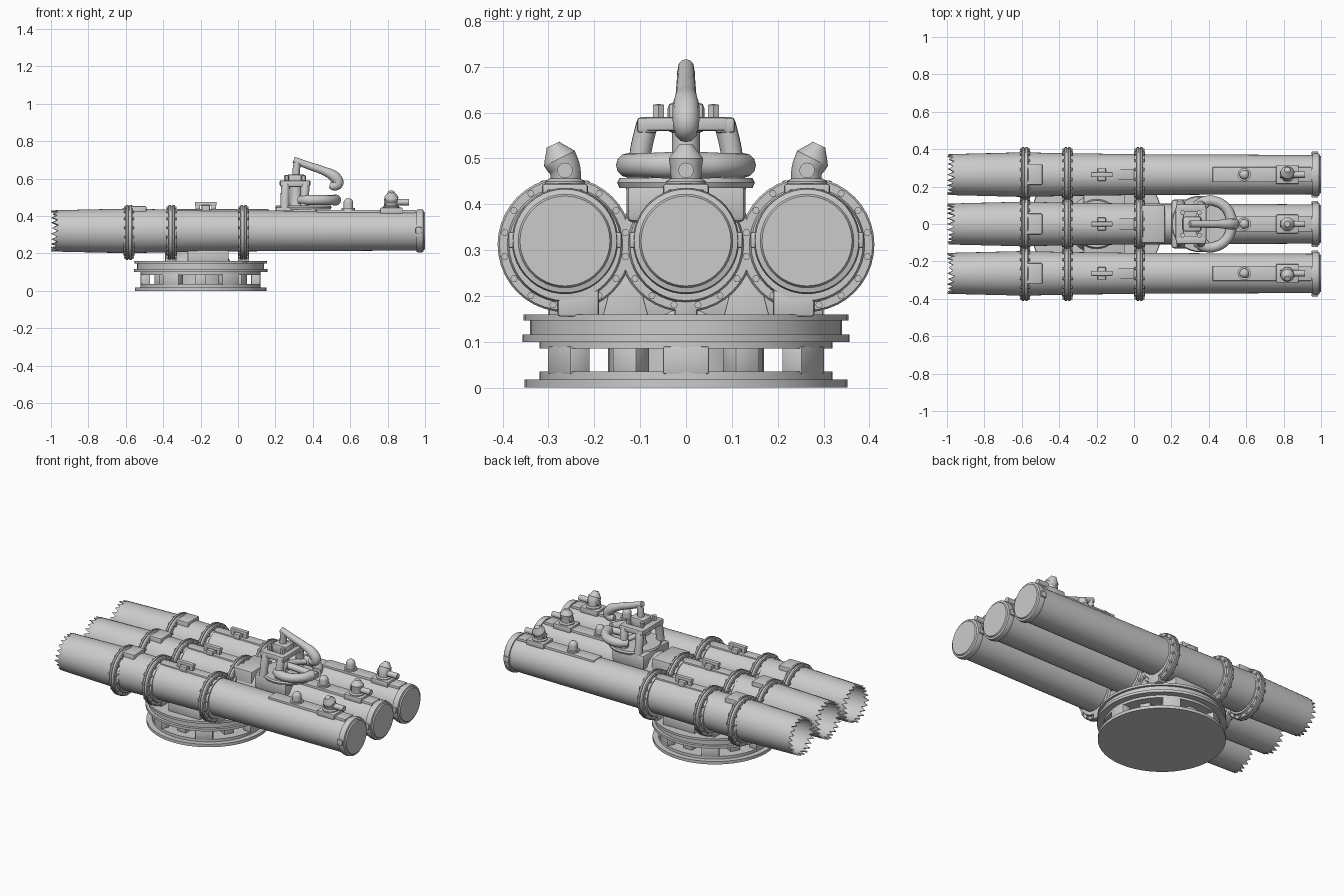
import bpy, bmesh, math, random
from mathutils import Matrix, Vector

if "Cube" in bpy.data.objects:
    bpy.data.objects.remove(bpy.data.objects["Cube"])

random.seed(4)
GREY = bpy.data.materials.new("light grey metal")
GREY.diffuse_color = (0.6, 0.6, 0.6, 1)
GREY.use_nodes = True
GREY.node_tree.nodes["Principled BSDF"].inputs["Base Color"].default_value = GREY.diffuse_color
ALONG_X = Matrix.Rotation(math.pi / 2, 4, 'Y')


def finish(bm, name, loc=(0, 0, 0)):
    bmesh.ops.remove_doubles(bm, verts=bm.verts, dist=1e-5)
    bmesh.ops.recalc_face_normals(bm, faces=bm.faces)
    me = bpy.data.meshes.new(name)
    bm.to_mesh(me)
    bm.free()
    me.materials.append(GREY)
    ob = bpy.data.objects.new(name, me)
    ob.location = loc
    bpy.context.collection.objects.link(ob)
    return ob


def lathe(name, profile, loc, n=40, along_x=False, teeth=0):
    """Revolve (height, radius) points; optional ragged rim at the lowest rings."""
    bm = bmesh.new()
    low = min(h for h, r in profile)
    cut = [teeth * random.uniform(0.7, 1) if i % 2 else teeth * random.uniform(0, 0.25) for i in range(n)]
    cut[0] = 0
    rings = []
    for h, r in profile:
        ring = []
        for i in range(n):
            a = 2 * math.pi * i / n
            z = h + (cut[i] if h == low else 0)
            ring.append(bm.verts.new((r * math.cos(a), r * math.sin(a), z)))
        rings.append(ring)
    for a, b in zip(rings, rings[1:]):
        for i in range(n):
            j = (i + 1) % n
            bm.faces.new((a[i], a[j], b[j], b[i]))
    if along_x:
        bm.transform(ALONG_X)
    return finish(bm, name, loc)


def box(name, lo, hi, bevel=0.006, taper=1.0, rot=0):
    """Box from corner to corner; taper scales the top face."""
    lo, hi = Vector(lo), Vector(hi)
    size, mid = hi - lo, (lo + hi) / 2
    bm = bmesh.new()
    bmesh.ops.create_cube(bm, size=1)
    for v in bm.verts:
        k = taper if v.co.z > 0 else 1
        v.co = Vector((v.co.x * size.x * k, v.co.y * size.y * k, v.co.z * size.z))
    if bevel:
        bmesh.ops.bevel(bm, geom=bm.edges[:], offset=bevel, segments=2, affect='EDGES', profile=0.5)
    ob = finish(bm, name, mid)
    ob.rotation_euler.z = rot
    return ob


def pipe(name, pts, radius, radii=None):
    cu = bpy.data.curves.new(name, 'CURVE')
    cu.dimensions = '3D'
    cu.bevel_depth = radius
    cu.bevel_resolution = 4
    cu.use_fill_caps = True
    cu.resolution_u = 6
    sp = cu.splines.new('BEZIER')
    sp.bezier_points.add(len(pts) - 1)
    for i, p in enumerate(sp.bezier_points):
        p.co = pts[i]
        p.handle_left_type = p.handle_right_type = 'AUTO'
        p.radius = radii[i] if radii else 1
    cu.materials.append(GREY)
    ob = bpy.data.objects.new(name, cu)
    bpy.context.collection.objects.link(ob)
    return ob


def dome(h, r):
    """Profile of a bullet-shaped knob of height h and radius r."""
    return [(0, 0), (0, r)] + [(h - r + r * math.sin(t), r * math.cos(t))
                               for t in [k * math.pi / 12 for k in range(7)]]


# --- turntable base ---
BX = -0.2
lathe("base_plate", [(0, 0), (0, .352), (.018, .352), (.018, .32), (.035, .32), (.035, 0)], (BX, 0, 0), 48)
lathe("upper_turntable", [(.085, 0), (.085, .32), (.1, .32), (.1, .357), (.116, .357), (.116, .34),
                          (.146, .34), (.146, .354), (.16, .354), (.16, 0)], (BX, 0, 0), 48)
lathe("base_hub", [(.03, .17), (.09, .17)], (BX, 0, 0), 32)
for i in range(6):
    a = i * math.pi / 3
    c = Vector((BX + .295 * math.cos(a), .295 * math.sin(a), .06))
    box("base_post", c - Vector((.025, .05, .03)), c + Vector((.025, .05, .03)), 0.004, rot=a)
    a += math.pi / 6
    c = Vector((BX + .24 * math.cos(a), .24 * math.sin(a), .06))
    box("base_roller_block", c - Vector((.03, .03, .03)), c + Vector((.03, .03, .03)), 0.004, rot=a)

# --- supports between turntable and tubes ---
lathe("pedestal", [(.155, .16), (.19, .14), (.26, .125)], (BX, 0, 0), 32)
box("cradle_beam", (-.27, -.3, .155), (-.05, .3, .225))
for x in (-.36, 0.03):
    box("front_rib", (x - .02, -.025, .15), (x + .02, .025, .23))
    for s in (-1, 1):
        box("cradle_foot", (x - .03, s * .235 - .045, .155), (x + .03, s * .235 + .045, .215))
        box("tube_web", (x - .016, s * .132 - .05, .155), (x + .016, s * .132 + .05, .30), 0.003, 0.25)

# --- three tubes with their fittings ---
TZ = .32
for side in (-1, 0, 1):
    y = .264 * side
    lathe("launch_tube", [(.5 - 1, 0), (-.5, .1), (-1, .103), (-1, .110), (-.6, .119), (-.35, .114), (.03, .109),
                          (.955, .105), (.955, .113), (.972, .116), (.99, .113), (.993, .102), (1, .098),
                          (1, 0)], (0, y, TZ), 44, True, .045)
    for s in (-1, 1):
        box("breech_lug", (.95, y + s * .112 - .011, .305), (.985, y + s * .112 + .011, .34), 0.004)
    # bolted flanges
    for x in (-.583, -.355, .03):
        lathe("flange", [(-.03, .10), (-.03, .122), (-.018, .126), (-.018, .143), (-.013, .147), (-.004, .147),
                         (-.003, .142), (.003, .142), (.004, .147), (.013, .147), (.018, .143), (.018, .126),
                         (.03, .122), (.03, .10)], (x, y, .312), 40, True)
        bm = bmesh.new()
        for k in range(16):
            a = math.pi * (k + .5) / 8
            bmesh.ops.create_cone(bm, cap_ends=True, segments=6, radius1=.008, radius2=.008, depth=.052,
                                  matrix=Matrix.Translation((0, .134 * math.cos(a), .134 * math.sin(a))) @ ALONG_X)
        finish(bm, "flange_bolts", (x, y, .312))
    # pads and rail strips on top
    box("top_pad", (-.575, y - .055, .40), (-.49, y + .055, .452))
    box("top_rail", (.42, y - .04, .41), (.95, y + .04, .432), 0.004)
    box("rail_strip", (-.33, y - .03, .41), (0, y + .03, .436), 0.004)
    # lifting clamp
    box("clamp_bar", (-.23, y - .013, .455), (-.115, y + .013, .475), 0.004)
    for x in (-.215, -.13):
        box("clamp_leg", (x - .012, y - .012, .42), (x + .012, y + .012, .465), 0.003)
    box("clamp_block", (-.195, y - .034, .425), (-.15, y + .034, .458), 0.005)
    # small knob and large valve with spout
    lathe("small_valve", dome(.075, .026), (.59, y, .42), 20)
    lathe("small_valve_foot", [(0, .036), (.022, .036), (.024, 0)], (.59, y, .42), 20)
    lathe("valve_foot", [(0, .044), (.03, .044), (.036, .034)], (.82, y, .42), 20)
    o = -side * .012
    pipe("valve_body", [(.82, y, .42), (.82, y, .475), (.82, y - o, .50), (.82, y - o * 2.2, .53)], .034,
         [.9, 1, 1.1, .45])
    pipe("valve_spout", [(.78, y, .474), (.87, y, .474), (.915, y, .474)], .017)
    box("valve_side_bracket", (.76, y - .05, .41), (.88, y + .05, .445), 0.006)

# --- aiming stand over the middle tube ---
box("rear_seat_block", (.04, -.1, .30), (.165, .1, .437))
box("stand_base", (.2, -.13, .36), (.42, .13, .45), 0.015)
lathe("stand_round_plate", [(0, .145), (.012, .15), (.022, .145), (.022, 0)], (.35, 0, .435), 40)
for s in (-1, 1):
    for x in (.25, .355):
        pipe("stand_leg", [(x, s * .108, .43), (x + .002, s * .098, .52), (x + .005, s * .085, .575)], .024)
    box("stand_top_side", (.225, s * .085 - .022, .555), (.385, s * .085 + .022, .59), 0.008)
    for x in (.26, .35):
        lathe("stand_bolt", [(0, .014), (.032, .014), (.034, 0)], (x, s * .06, .585), 6)
    # curved handlebar halves around the stand
    pts = [(.405 + .12 * math.cos(a), s * .125 * math.sin(a), .485)
           for a in [math.radians(d) for d in (8, 40, 75, 105, 130)]]
    pipe("handlebar", pts, .027, [1.1, 1, 1, 1, .8])
    pipe("handlebar_stay", [(.40, s * .12, .485), (.36, s * .07, .49), (.33, 0, .5)], .016)
for x in (.245, .365):
    box("stand_top_cross", (x - .022, -.09, .56), (x + .022, .09, .59), 0.006)
box("stand_head", (.26, -.04, .555), (.36, .04, .622), 0.012)
pipe("handlebar_hub", [(.33, 0, .49), (.45, 0, .485), (.54, 0, .48)], .02)
lathe("centre_column", [(.43, .045), (.47, .03), (.56, .03)], (.31, 0, 0), 20)
pipe("sight_post", [(.31, 0, .6), (.312, 0, .65), (.318, 0, .69)], .02)

# --- drooping sight arm with bulb end ---
pipe("sight_arm", [(.298, 0, .70), (.37, 0, .672), (.46, 0, .64), (.515, 0, .61), (.535, 0, .575), (.515, 0, .56),
                   (.49, 0, .565)], .025, [.7, .8, .9, 1.2, 1.15, 1.0, .6])

# --- convert pipes and shade ---
bpy.ops.object.select_all(action='SELECT')
bpy.context.view_layer.objects.active = bpy.data.objects["base_plate"]
bpy.ops.object.convert(target='MESH')
bpy.ops.object.shade_smooth_by_angle(angle=math.radians(35))
